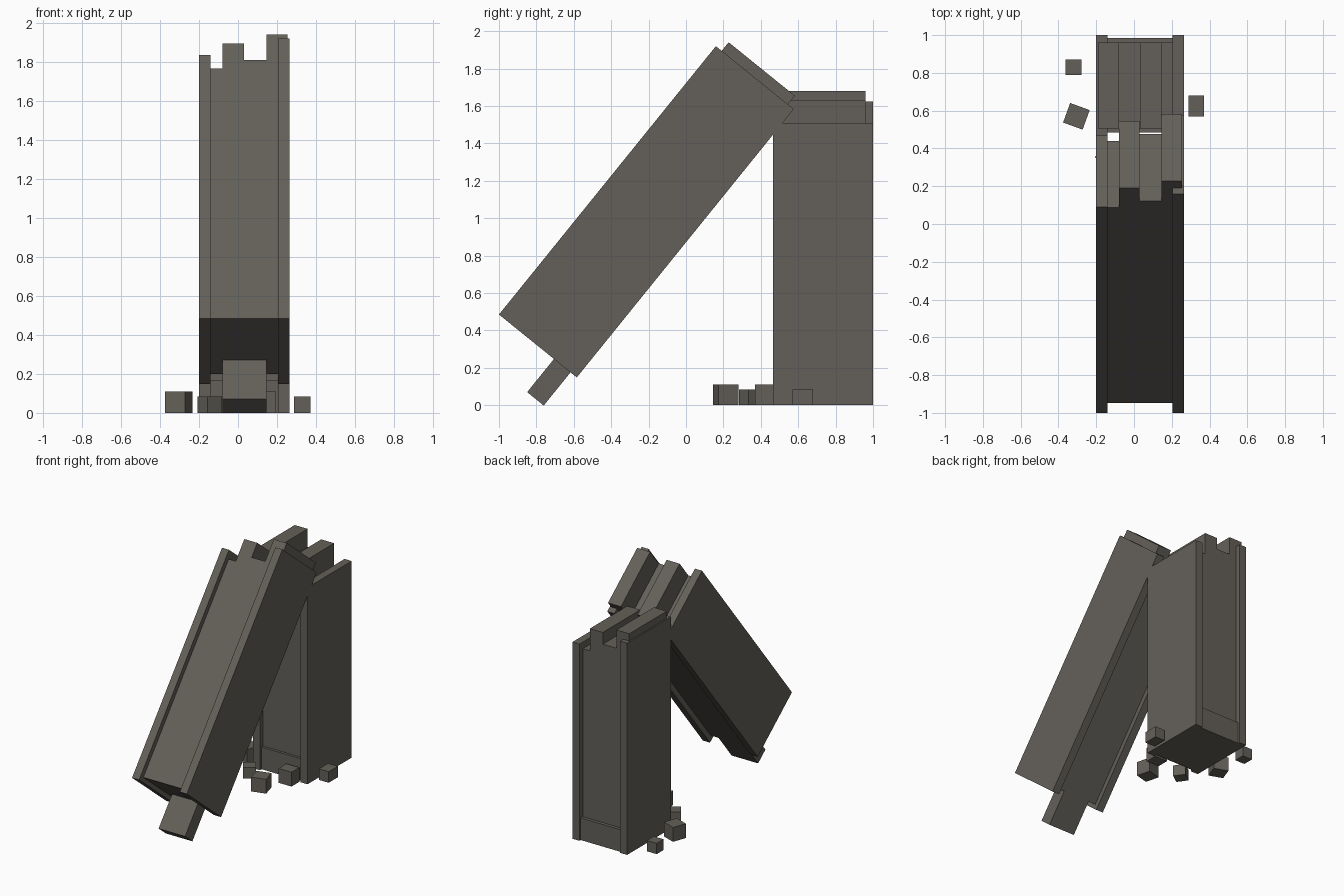
import bpy, math

cube = bpy.data.objects.get("Cube")
if cube:
    bpy.data.objects.remove(cube, do_unlink=True)

stone = bpy.data.materials.new("grey_brown_stone")
stone.use_nodes = True
COLOUR = (0.127, 0.117, 0.100, 1)
stone.diffuse_color = COLOUR
bsdf = stone.node_tree.nodes["Principled BSDF"]
bsdf.inputs["Base Color"].default_value = COLOUR
bsdf.inputs["Roughness"].default_value = 0.9

CORNERS = [(0, 0), (1, 0), (1, 1), (0, 1)]
FACES = [(3, 2, 1, 0), (4, 5, 6, 7), (0, 1, 5, 4), (1, 2, 6, 5), (2, 3, 7, 6), (3, 0, 4, 7)]


def block(name, xs, ys, zs, loc=(0, 0, 0), rot=(0, 0, 0)):
    """Box spanning the given ranges in its own frame, then placed."""
    verts = [(xs[i], ys[j], z) for z in zs for i, j in CORNERS]
    mesh = bpy.data.meshes.new(name)
    mesh.from_pydata(verts, [], FACES)
    mesh.materials.append(stone)
    ob = bpy.data.objects.new(name, mesh)
    ob.location, ob.rotation_euler = loc, rot
    bpy.context.collection.objects.link(ob)
    return ob


# Cross-section shared by both halves of the broken pillar
DEPTH, RECESS = 0.535, 0.04
SLABS = [(-0.20, -0.14), (0.205, 0.265)]
CORE = (RECESS, DEPTH - RECESS)


def pillar(prefix, slab_tops, bars, bottom, loc, rot=(0, 0, 0)):
    # Side slabs with a recessed core of bars snapped at different heights
    for side, xs, top in zip(("right", "left"), SLABS, slab_tops):
        block(f"{prefix}_{side}_slab", xs, (0, DEPTH), (0, top), loc, rot)
    for i, (x0, x1, top) in enumerate(bars):
        block(f"{prefix}_core_bar_{i + 1}", (x0, x1), CORE, (bottom, top), loc, rot)


# Standing half
BASE = (0, 0.465, 0)
pillar("standing", (1.625, 1.51),
       [(-0.19, -0.08, 1.68), (-0.08, 0.035, 1.54), (0.035, 0.145, 1.63), (0.145, 0.21, 1.46)],
       0, BASE)
block("standing_plinth", (-0.15, 0.21), (0.02, DEPTH - 0.015), (0, 0.17), BASE)

# Fallen half, leaning on the standing one
LEAN_LOC, LEAN_ROT = (0, -1, 0.485), (math.radians(-38.95), 0, 0)
pillar("leaning", (1.736, 1.845),
       [(-0.15, -0.08, 1.679), (-0.08, 0.03, 1.846), (0.03, 0.145, 1.737), (0.145, 0.255, 1.904)],
       0.032, LEAN_LOC, LEAN_ROT)
block("leaning_peg", (-0.08, 0.145), (0.378, 0.492), (-0.228, 0.1), LEAN_LOC, LEAN_ROT)

# Rubble: x, y, width, depth, height, turn in degrees
RUBBLE = [
    (-0.32, 0.83, 0.083, 0.083, 0.083, 0),
    (-0.305, 0.57, 0.11, 0.11, 0.11, -20),
    (0.33, 0.625, 0.083, 0.11, 0.085, 0),
    (-0.145, 0.345, 0.09, 0.09, 0.085, 35),
    (0.05, 0.212, 0.11, 0.11, 0.11, 15),
    (0.14, 0.418, 0.11, 0.096, 0.11, 0),
]
for i, (x, y, w, d, h, turn) in enumerate(RUBBLE):
    block(f"rubble_{i + 1}", (-w / 2, w / 2), (-d / 2, d / 2), (0, h),
          (x, y, 0), (0, 0, math.radians(turn)))
